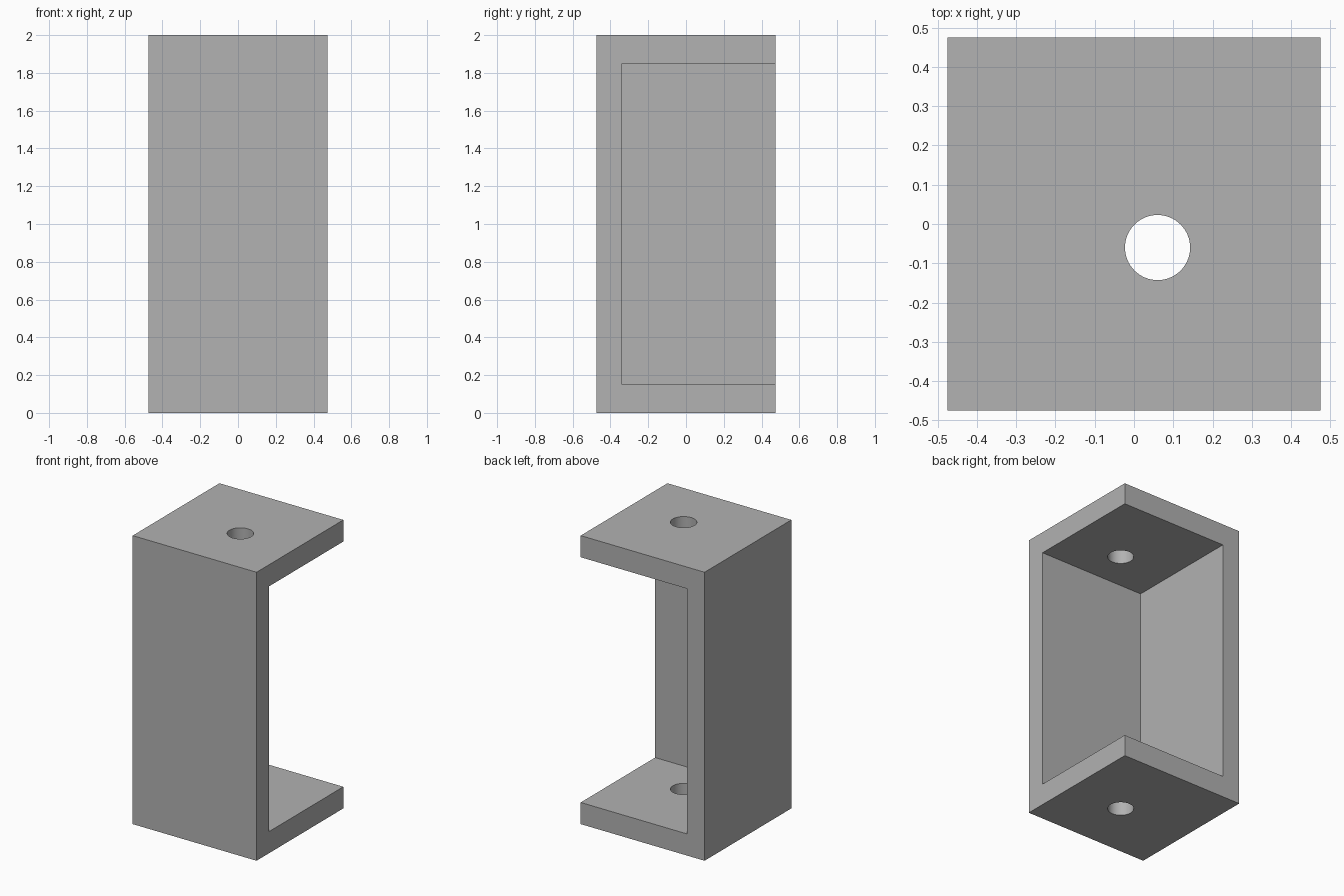
import bpy
from math import radians

HALF = 0.475      # half of the square footprint
HEIGHT = 2.0
WALL = 0.135      # thickness of the two side walls
PLATE = 0.15      # thickness of the top and bottom plates
HOLE_POS = 0.06
HOLE_RADIUS = 0.083

if "Cube" in bpy.data.objects:
    bpy.data.objects.remove(bpy.data.objects["Cube"], do_unlink=True)

# Single grey material
grey = bpy.data.materials.new("plain grey")
grey.use_nodes = True
colour = (0.445, 0.445, 0.445, 1)
grey.diffuse_color = colour
grey.node_tree.nodes["Principled BSDF"].inputs["Base Color"].default_value = colour


def box(name, low, high):
    """Add a box spanning two opposite corners."""
    centre = [(a + b) / 2 for a, b in zip(low, high)]
    bpy.ops.mesh.primitive_cube_add(size=1, location=centre)
    obj = bpy.context.object
    obj.name = name
    obj.scale = [b - a for a, b in zip(low, high)]
    bpy.ops.object.transform_apply(location=True, rotation=False, scale=True)
    obj.data.materials.append(grey)
    return obj


def cut(target, cutter):
    """Subtract the cutter from the target, then remove the cutter."""
    cutter.hide_render = True
    mod = target.modifiers.new("cut", "BOOLEAN")
    mod.operation = "DIFFERENCE"
    mod.solver = "EXACT"
    mod.object = cutter
    bpy.context.view_layer.objects.active = target
    bpy.ops.object.modifier_apply(modifier=mod.name)
    bpy.data.objects.remove(cutter, do_unlink=True)


# Corner bracket: solid block hollowed out, open at the right and the back
bracket = box("corner_bracket", (-HALF, -HALF, 0), (HALF, HALF, HEIGHT))
inner = WALL - HALF
cut(bracket, box("opening_cutter", (inner, inner, PLATE),
                 (HALF + 1, HALF + 1, HEIGHT - PLATE)))

# Round hole through both plates
bpy.ops.mesh.primitive_cylinder_add(vertices=64, radius=HOLE_RADIUS, depth=HEIGHT + 1,
                                    location=(HOLE_POS, -HOLE_POS, HEIGHT / 2))
hole = bpy.context.object
hole.name = "hole_cutter"
hole.data.materials.append(grey)
cut(bracket, hole)

# Smooth hole walls, sharp edges elsewhere
bpy.ops.object.select_all(action="DESELECT")
bracket.select_set(True)
bpy.context.view_layer.objects.active = bracket
bpy.ops.object.shade_smooth_by_angle(angle=radians(30))
